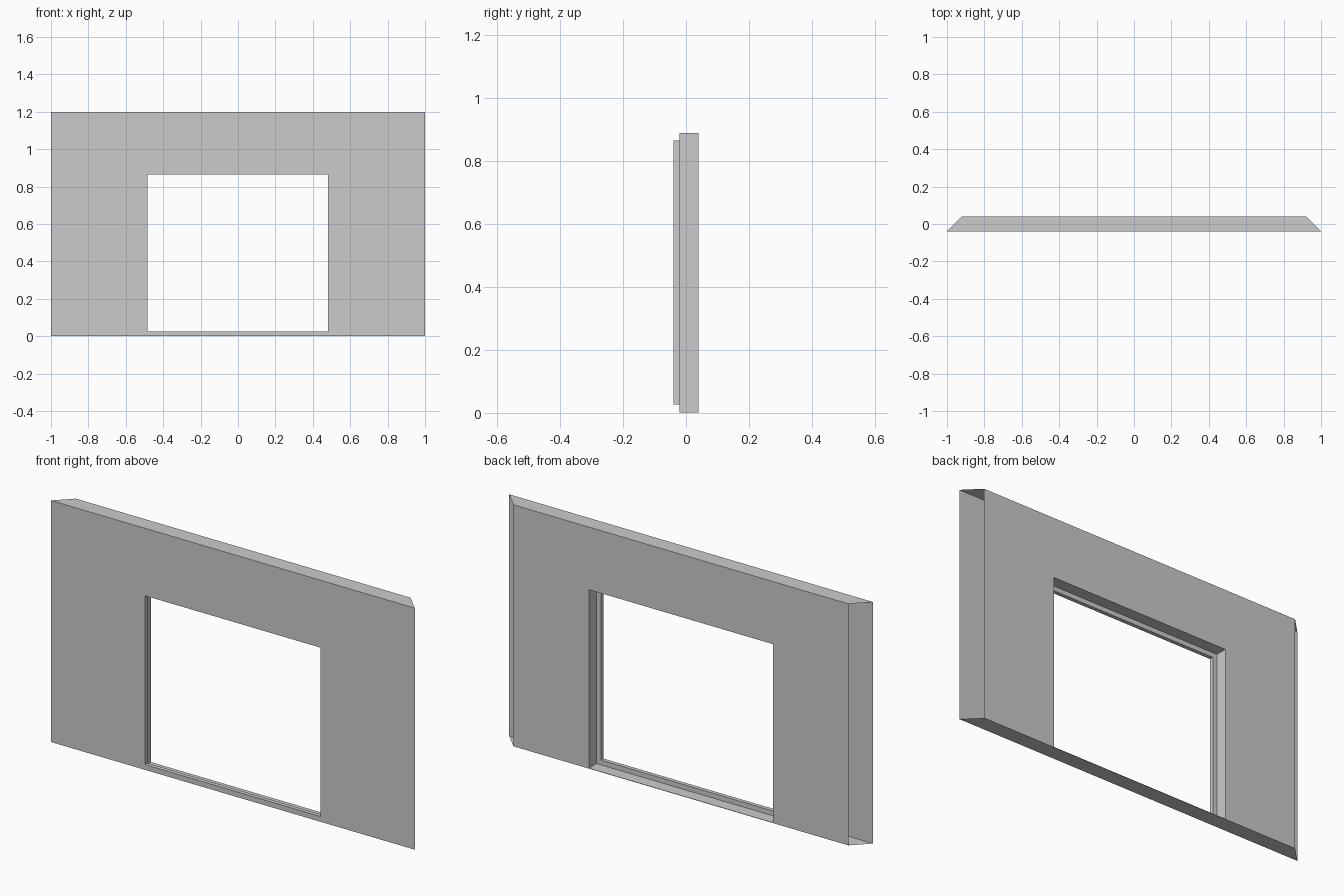
import bpy
import bmesh

if "Cube" in bpy.data.objects:
    bpy.data.objects.remove(bpy.data.objects["Cube"])

FRONT, STEP, BACK = -0.04, -0.02, 0.04

# Rectangular rings, in order round the wall's cross-section: (y, x0, x1, z0, z1)
rings = [
    (BACK, -0.92, 0.92, 0.0, 1.2),            # back outline, mitred in
    (FRONT, -1.0, 1.0, 0.0, 1.2),             # front outline
    (FRONT, -0.483, 0.481, 0.026, 0.865),     # front opening
    (STEP, -0.483, 0.481, 0.026, 0.865),      # end of narrow reveal
    (STEP, -0.507, 0.506, 0.002, 0.889),      # rebate shoulder
    (BACK, -0.507, 0.506, 0.002, 0.889),      # back opening
]

bm = bmesh.new()


def ring(y, x0, x1, z0, z1):
    corners = ((x0, z0), (x1, z0), (x1, z1), (x0, z1))
    return [bm.verts.new((x, y, z)) for x, z in corners]


loops = [ring(*r) for r in rings]
for k, a in enumerate(loops):
    b = loops[(k + 1) % len(loops)]
    # The outer band has only a bottom and a top: the mitred ends are open
    sides = (0, 2) if k == 0 else range(4)
    for i in sides:
        j = (i + 1) % 4
        bm.faces.new((a[i], a[j], b[j], b[i]))

# Wall panel with rebated window opening
mesh = bpy.data.meshes.new("wall_panel")
bm.to_mesh(mesh)
bm.free()
wall = bpy.data.objects.new("wall_panel", mesh)
bpy.context.collection.objects.link(wall)
